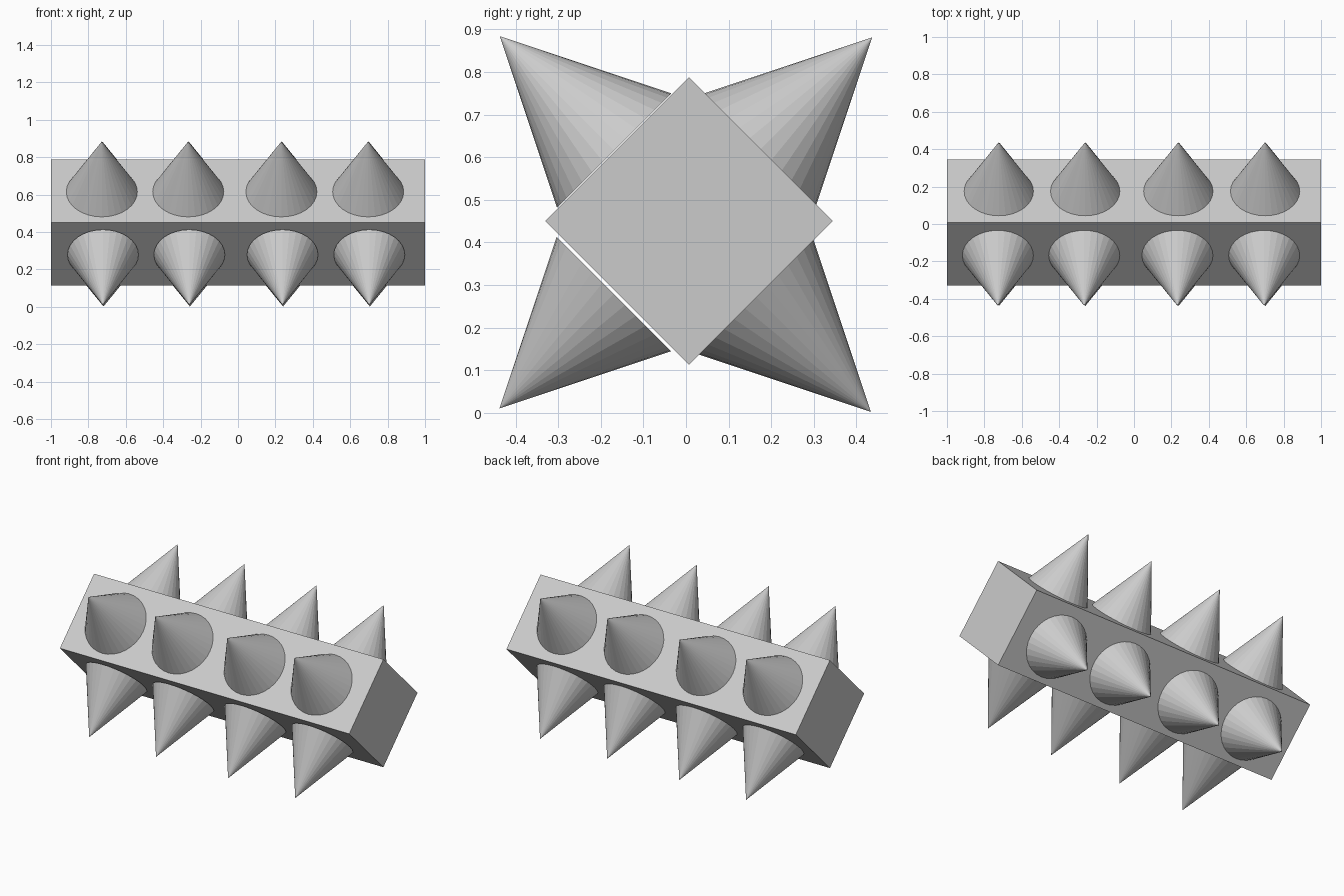
import bpy
from math import radians, sqrt
from mathutils import Vector

if "Cube" in bpy.data.objects:
    bpy.data.objects.remove(bpy.data.objects["Cube"])

# Square bar turned 45 degrees so it shows a diamond end
side = 0.337 * sqrt(2)
bpy.ops.mesh.primitive_cube_add(size=1, location=(0, 0.007, 0.45),
                                rotation=(radians(45), 0, 0))
bar = bpy.context.object
bar.name = "bar"
bar.scale = (2, side, side)

# Spike rows: name, tip (y, z), outward (y, z) signs, x offset of the row
RADIUS, HEIGHT = 0.19, 0.38
ROWS = [
    ("upper_front", (-0.437, 0.884), (-1, 1), -0.003),
    ("upper_back", (0.437, 0.881), (1, 1), 0.002),
    ("lower_front", (-0.438, 0.010), (-1, -1), 0.003),
    ("lower_back", (0.434, 0.002), (1, -1), 0.006),
]
for name, tip, sign, shift in ROWS:
    out = Vector((0, sign[0], sign[1])).normalized()
    # tilt about x that carries +z onto the outward direction
    tilt = radians(-sign[0] * (45 if sign[1] > 0 else 135))
    for i, x in enumerate((-0.725, -0.263, 0.235, 0.699)):
        centre = Vector((x + shift, *tip)) - out * HEIGHT / 2
        bpy.ops.mesh.primitive_cone_add(vertices=32, radius1=RADIUS, depth=HEIGHT,
                                        location=centre, rotation=(tilt, 0, 0))
        bpy.context.object.name = f"{name}_spike_{i + 1}"
